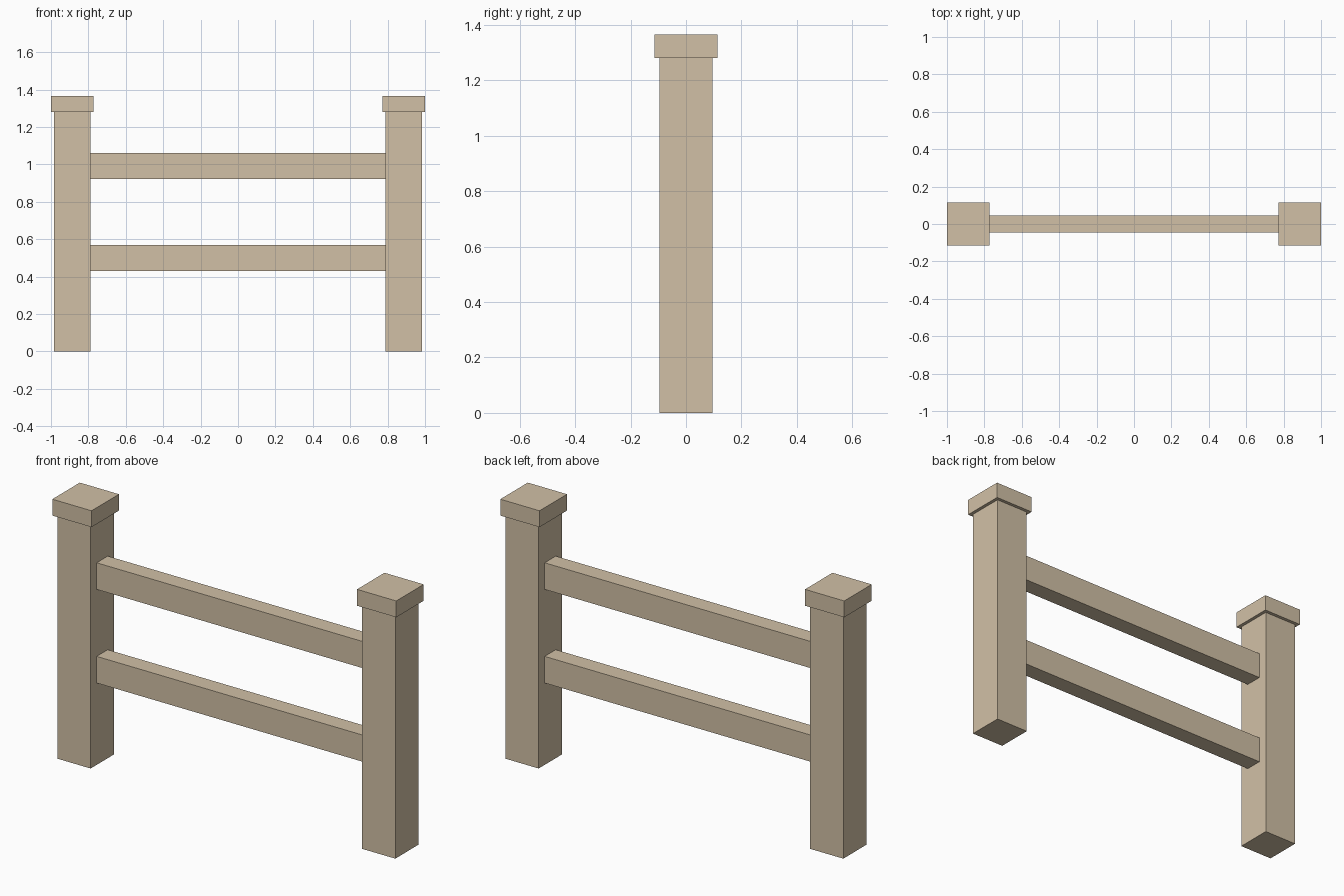
import bpy

if "Cube" in bpy.data.objects:
    bpy.data.objects.remove(bpy.data.objects["Cube"])

wood = bpy.data.materials.new("pale_wood")
wood.diffuse_color = (0.64, 0.53, 0.38, 1.0)
wood.use_nodes = True
wood.node_tree.nodes["Principled BSDF"].inputs["Base Color"].default_value = wood.diffuse_color


def box(name, size, center):
    bpy.ops.mesh.primitive_cube_add(size=1, location=center)
    ob = bpy.context.object
    ob.name = name
    ob.scale = size
    bpy.ops.object.transform_apply(location=False, rotation=False, scale=True)
    ob.data.materials.append(wood)
    return ob


POST_X, POST_W, POST_H = 0.886, 0.193, 1.28
CAP_W, CAP_H = 0.228, 0.086

# Square posts with overhanging flat caps
for side, s in (("left", -1), ("right", 1)):
    box(f"{side}_post", (POST_W, POST_W, POST_H), (s * POST_X, 0, POST_H / 2))
    box(f"{side}_post_cap", (CAP_W, CAP_W, CAP_H),
        (s * POST_X, 0, POST_H + CAP_H / 2))

# Horizontal rails spanning between the inner post faces
span = 2 * POST_X - POST_W
for level, z in (("lower", 0.5), ("upper", 0.992)):
    box(f"{level}_rail", (span, 0.092, 0.14), (0, 0, z))
